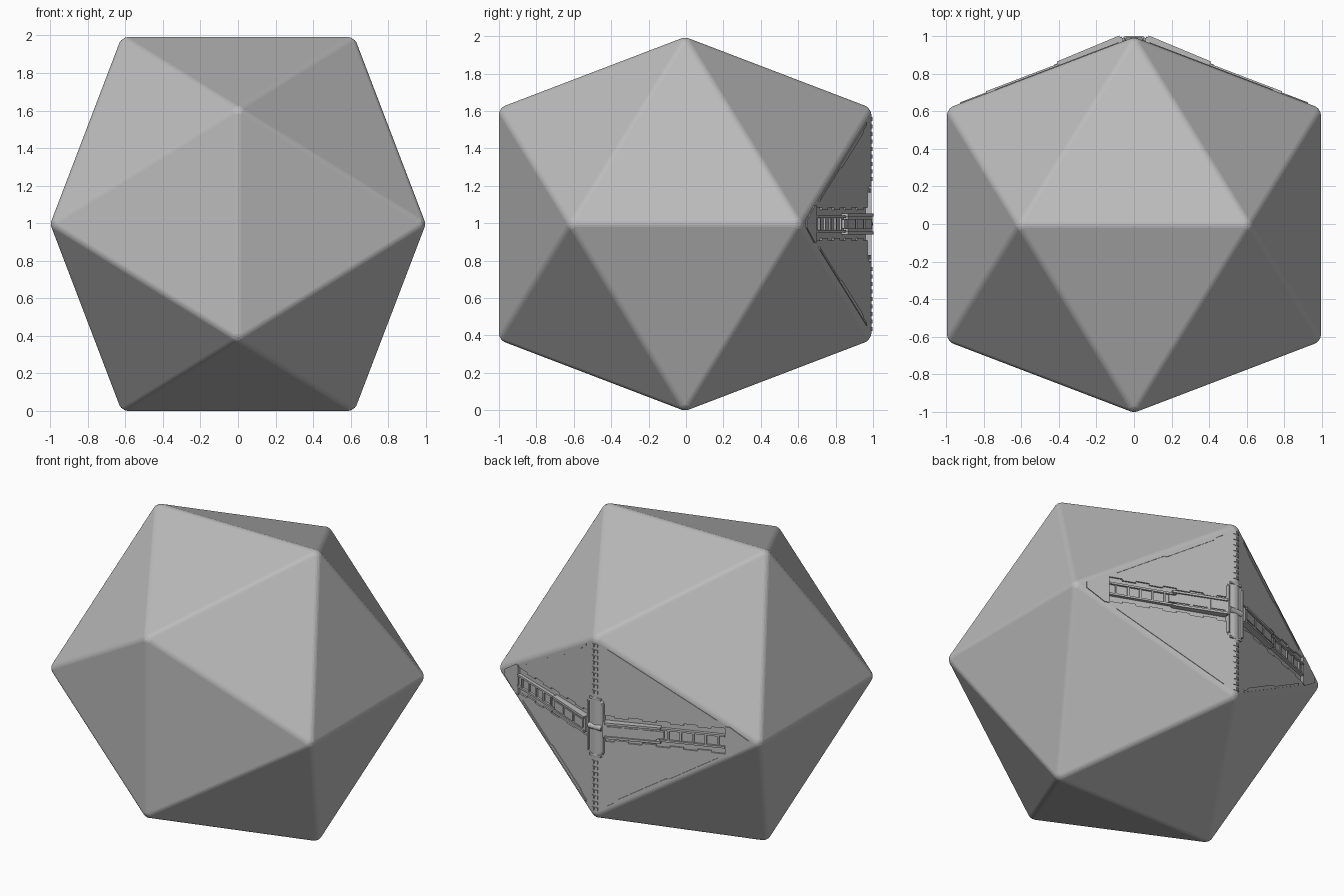
import bpy, bmesh, math
from mathutils import Vector

cube = bpy.data.objects.get("Cube")
if cube:
    bpy.data.objects.remove(cube)

grey = bpy.data.materials.new("light grey")
grey.use_nodes = True
GREY = (0.5, 0.5, 0.5, 1)
grey.diffuse_color = GREY
grey.node_tree.nodes["Principled BSDF"].inputs["Base Color"].default_value = GREY

G = (math.sqrt(5) - 1) / 2                     # short half-side of the solid
CENTRE = Vector((0, -0.005, 0.996))
U = Vector((1, G - 1, 0)).normalized()         # along a back face, away from its hinge
N = Vector((1 - G, 1, 0)).normalized()         # out of that face
HINGE = CENTRE + Vector((0, 1, 0))
LENGTH = math.hypot(1, 1 - G)


def add(name, bm):
    bmesh.ops.recalc_face_normals(bm, faces=bm.faces)
    mesh = bpy.data.meshes.new(name)
    bm.to_mesh(mesh)
    bm.free()
    mesh.materials.append(grey)
    ob = bpy.data.objects.new(name, mesh)
    bpy.context.collection.objects.link(ob)
    return ob


def bevel(ob, width, segments=1):
    mod = ob.modifiers.new("Bevel", 'BEVEL')
    mod.width, mod.segments, mod.limit_method = width, segments, 'ANGLE'
    return ob


def prism(name, points, low, high):
    """Extrude an outline on the back face; heights may vary along it; mirrored in x."""
    bm = bmesh.new()
    rings = [[bm.verts.new(HINGE + U * u + Vector((0, 0, v)) + N * (h(u) if callable(h) else h))
              for u, v in points] for h in (low, high)]
    bm.faces.new(rings[0])
    bm.faces.new(rings[1])
    for i in range(len(points)):
        j = (i + 1) % len(points)
        bm.faces.new((rings[0][i], rings[0][j], rings[1][j], rings[1][i]))
    ob = add(name, bm)
    ob.modifiers.new("Mirror", 'MIRROR')
    return ob


def plate(name, u0, u1, v0, v1, low, high):
    return prism(name, [(u0, v0), (u1, v0), (u1, v1), (u0, v1)], low, high)


def toothed(u0, u1, half, step, teeth):
    """Symmetric outline whose long sides step in and out."""
    top, size = [], (u1 - u0) / teeth
    for i in range(teeth):
        v = half - step * (i % 2)
        top += [(u0 + i * size, v), (u0 + (i + 1) * size, v)]
    return top + [(u, -v) for u, v in reversed(top)]


# Bevelled twenty-sided body
bm = bmesh.new()
for a in (-1, 1):
    for b in (-G, G):
        for p in ((b, 0, a), (0, a, b), (a, b, 0)):
            bm.verts.new(CENTRE + Vector(p))
bmesh.ops.convex_hull(bm, input=bm.verts)
body = bevel(add("body", bm), 0.018, 3)

# Shallow toothed channel across both back faces
cutter = prism("channel_cutter", toothed(0.04, 0.84, 0.088, 0.012, 9), -0.01, 0.1)
cutter.hide_render = True
cutter.hide_set(True)
cut = body.modifiers.new("Channel", 'BOOLEAN')
cut.object, cut.solver = cutter, 'EXACT'

# Corner caps where the arms end
prism("corner_cap", [(0.84, -0.1), (0.87, -0.1), (0.99, -0.02), (0.99, 0.02),
                     (0.87, 0.1), (0.84, 0.1)], -0.02, 0.006)

# Outer arm: base, side rails and cross bars
plate("outer_arm", 0.42, 0.85, -0.045, 0.045, -0.02, -0.002)
for s in (-1, 1):
    plate("outer_rail", 0.42, 0.84, s * 0.032, s * 0.045, -0.01, 0.012)
for i in range(5):
    u = 0.47 + i * 0.08
    plate("outer_cross_bar", u, u + 0.012, -0.034, 0.034, -0.01, 0.008)


# Inner arm: thicker sloping block, with rails and panels
def slope(lift):
    return lambda u: 0.028 - 0.03 * u + lift


prism("inner_arm", [(0.06, -0.05), (0.4, -0.05), (0.4, -0.025), (0.45, -0.025),
                    (0.45, 0.025), (0.4, 0.025), (0.4, 0.05), (0.06, 0.05)], -0.02, slope(0))
for s in (-1, 1):
    plate("inner_rail", 0.07, 0.43, s * 0.04, s * 0.055, -0.02, slope(0.01))
for u in (0.085, 0.2, 0.315):
    plate("inner_panel", u, u + 0.095, -0.028, 0.028, 0, slope(0.006))

# Slim edge plates with a stepped end, following the long borders of each face
for s in (-1, 1):
    def edge(t, inset):
        u = LENGTH * t
        return (u, s * (G * (1 - t) - inset))
    prism("edge_plate", [edge(0.08, 0.025), edge(0.74, 0.025), edge(0.74, 0.04),
                         edge(0.45, 0.04), edge(0.43, 0.052), edge(0.14, 0.052),
                         edge(0.12, 0.04), edge(0.08, 0.04)], -0.005, 0.004)

# Hinge knuckles along the upright back edge
for i in range(9):
    for s in (-1, 1):
        v = s * (0.23 + i * 0.04)
        plate("hinge_knuckle", 0.004, 0.022, v, v + s * 0.022, -0.01, 0.004)


# Central clasp: rounded plate with a raised rim, end lips and a roller
def clasp_block(name, half_x, z0, z1, y0, y1, width=0.004, x=0):
    bm = bmesh.new()
    bmesh.ops.create_cube(bm, size=1)
    for v in bm.verts:
        v.co = (x + v.co.x * 2 * half_x, (y0 + y1) / 2 + v.co.y * (y1 - y0),
                CENTRE.z + (z0 + z1) / 2 + v.co.z * (z1 - z0))
    return bevel(add(name, bm), width, 2)


clasp_block("clasp_plate", 0.06, -0.19, 0.19, 0.93, 0.982, 0.015)
for s in (-1, 1):
    clasp_block("clasp_side_rim", 0.007, -0.17, 0.17, 0.95, 0.992, x=s * 0.055)
    clasp_block("clasp_end_lip", 0.045, s * 0.195 - 0.008, s * 0.195 + 0.008, 0.94, 0.992)

bm = bmesh.new()
bmesh.ops.create_cone(bm, cap_ends=True, segments=16, radius1=0.02, radius2=0.02, depth=0.1)
for v in bm.verts:
    v.co = CENTRE + Vector((v.co.z, 0.985 + v.co.y, v.co.x))
add("clasp_roller", bm)
